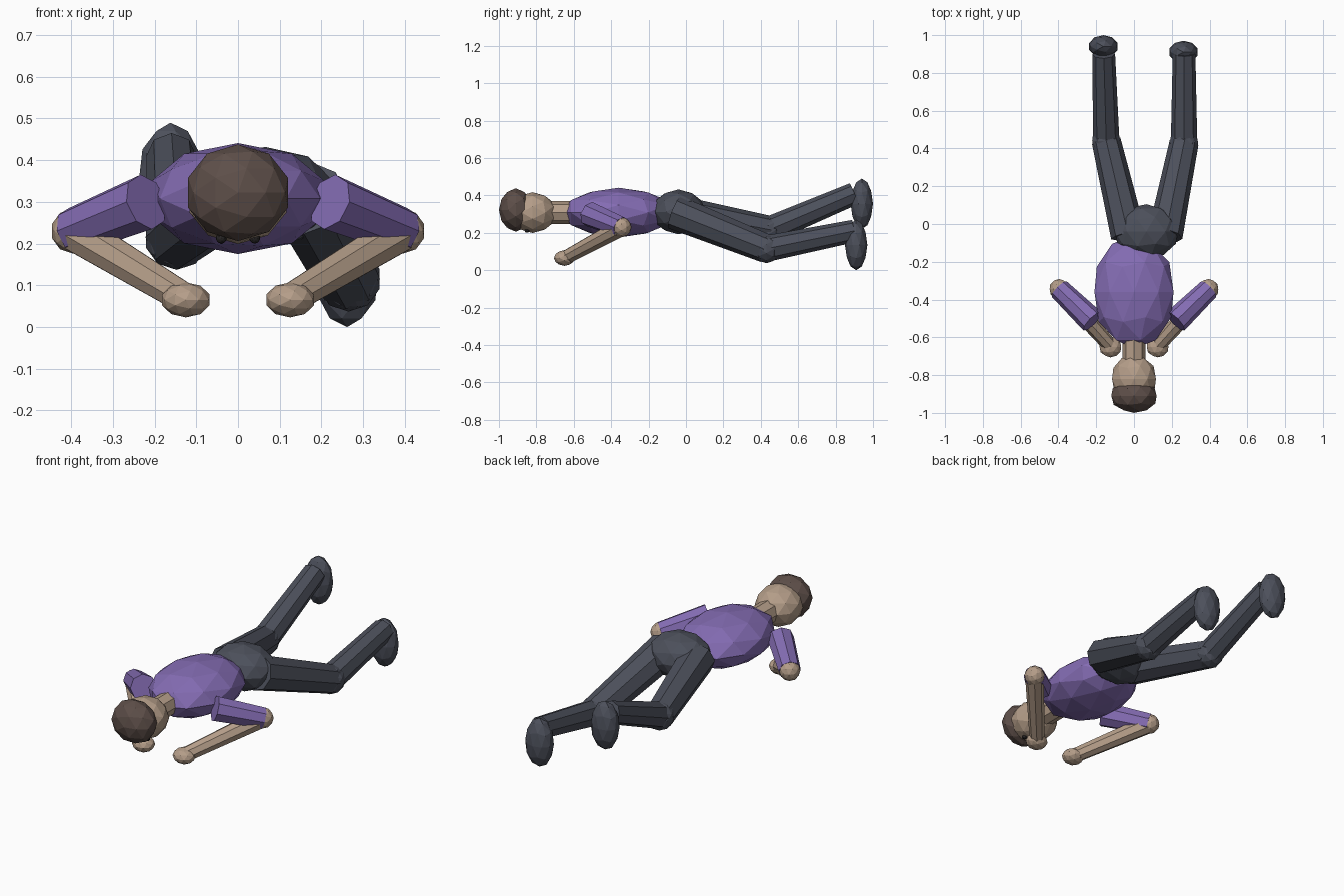
import bpy
import math
from mathutils import Matrix, Vector

if "Cube" in bpy.data.objects:
    bpy.data.objects.remove(bpy.data.objects["Cube"], do_unlink=True)


def material(name, rgb):
    mat = bpy.data.materials.new(name)
    mat.use_nodes = True
    colour = (*rgb, 1)
    mat.diffuse_color = colour
    mat.node_tree.nodes["Principled BSDF"].inputs["Base Color"].default_value = colour
    return mat


SKIN = material("skin", (0.46, 0.34, 0.25))
HAIR = material("dark brown hair", (0.11, 0.077, 0.066))
SHIRT = material("purple shirt", (0.23, 0.15, 0.45))
TROUSERS = material("slate trousers", (0.073, 0.08, 0.105))
EYE = material("black eyes", (0.02, 0.018, 0.018))

LYING = Matrix.Rotation(math.radians(90), 4, "X")  # body axis points to -y


def finish(name, mat, matrix):
    ob = bpy.context.object
    ob.name = name
    ob.data.name = name
    ob.data.materials.append(mat)
    ob.data.transform(matrix)
    return ob


def ball(name, mat, centre, radii, turn=LYING):
    """Faceted ellipsoid; radii are given along world x, y, z."""
    bpy.ops.mesh.primitive_ico_sphere_add(subdivisions=2, radius=1)
    scale = Matrix.Diagonal((*radii, 1))
    return finish(name, mat, Matrix.Translation(centre) @ scale @ turn)


def limb(name, mat, start, end, r1, r2):
    """Eight-sided tapered tube between two points."""
    a, b = Vector(start), Vector(end)
    axis = b - a
    bpy.ops.mesh.primitive_cone_add(vertices=8, radius1=r1, radius2=r2,
                                    depth=axis.length)
    turn = axis.to_track_quat("Z", "Y").to_matrix().to_4x4()
    return finish(name, mat, Matrix.Translation((a + b) / 2) @ turn)


# Trunk
ball("torso", SHIRT, (0, -0.36, 0.308), (0.22, 0.30, 0.133))
ball("pelvis", TROUSERS, (0.065, -0.04, 0.312), (0.175, 0.145, 0.12))

# Head
limb("neck", SKIN, (0, -0.58, 0.308), (0, -0.76, 0.308), 0.061, 0.061)
ball("head", SKIN, (0, -0.82, 0.308), (0.122, 0.13, 0.109))
ball("hair", HAIR, (0, -0.91, 0.322), (0.126, 0.09, 0.116))

# Arms and eyes, mirrored
for side, s in (("left", 1), ("right", -1)):
    ball(side + "_eye", EYE, (s * 0.04, -0.85, 0.213), (0.013,) * 3)
    shoulder = (s * 0.22, -0.515, 0.30)
    elbow = (s * 0.395, -0.345, 0.23)
    wrist = (s * 0.13, -0.64, 0.07)
    limb(side + "_upper_arm", SHIRT, shoulder, elbow, 0.068, 0.057)
    ball(side + "_elbow", SKIN, elbow, (0.054,) * 3)
    limb(side + "_forearm", SKIN, elbow, wrist, 0.05, 0.039)
    ball(side + "_hand", SKIN, (s * 0.125, -0.65, 0.065), (0.06, 0.056, 0.042))

# Legs: hip, knee, ankle, foot centre
legs = {
    "left": ((0.165, -0.06, 0.31), (0.265, 0.43, 0.115),
             (0.265, 0.90, 0.21), (0.262, 0.91, 0.135)),
    "right": ((-0.03, -0.06, 0.31), (-0.147, 0.44, 0.215),
              (-0.16, 0.90, 0.41), (-0.162, 0.94, 0.355)),
}
for side, (hip, knee, ankle, foot) in legs.items():
    limb(side + "_thigh", TROUSERS, hip, knee, 0.093, 0.077)
    ball(side + "_knee", TROUSERS, knee, (0.078,) * 3)
    limb(side + "_shin", TROUSERS, knee, ankle, 0.07, 0.06)
    ball(side + "_foot", TROUSERS, foot, (0.079, 0.06, 0.135), Matrix())
